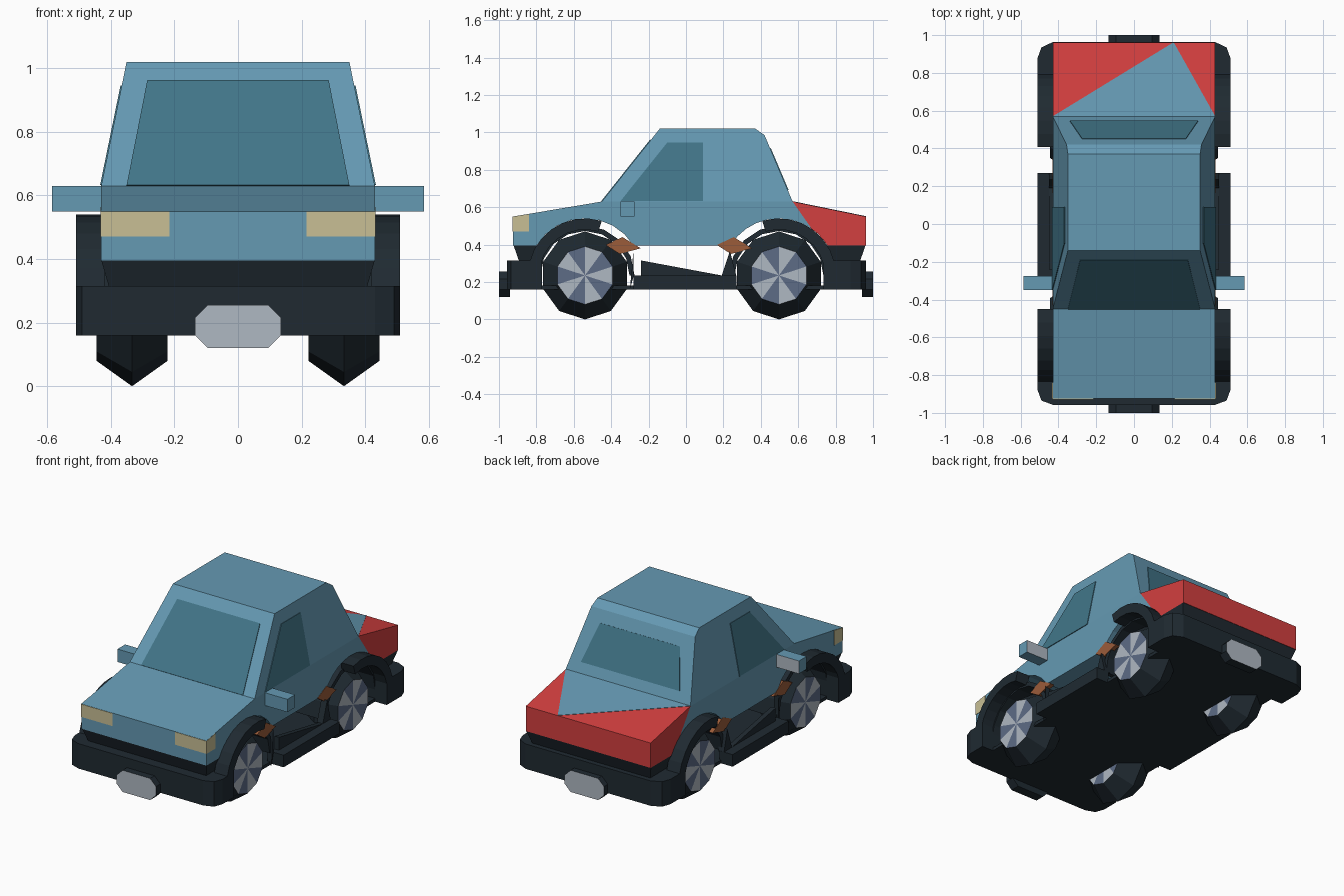
import bpy, bmesh, math
from mathutils import Vector

cube = bpy.data.objects.get("Cube")
if cube:
    bpy.data.objects.remove(cube, do_unlink=True)


def material(name, rgb):
    m = bpy.data.materials.new(name)
    m.use_nodes = True
    m.diffuse_color = (*rgb, 1)
    m.node_tree.nodes["Principled BSDF"].inputs["Base Color"].default_value = (*rgb, 1)
    return m


BLUE = material("blue paint", (0.13, 0.32, 0.45))
GLASS = material("window glass", (0.054, 0.18, 0.25))
RED = material("red paint", (0.65, 0.05, 0.05))
DARK = material("dark rubber", (0.014, 0.023, 0.031))
CREAM = material("headlight cream", (0.58, 0.52, 0.30))
SILVER = material("light grey", (0.43, 0.48, 0.54))
SLATE = material("slate grey", (0.11, 0.15, 0.24))
RUST = material("rust brown", (0.33, 0.107, 0.042))


def finish(name, bm, mats):
    bmesh.ops.recalc_face_normals(bm, faces=bm.faces)
    mesh = bpy.data.meshes.new(name)
    bm.to_mesh(mesh)
    bm.free()
    for m in mats:
        mesh.materials.append(m)
    obj = bpy.data.objects.new(name, mesh)
    bpy.context.collection.objects.link(obj)
    return obj


def solid(name, ring_a, ring_b, mat, end_mat=None):
    """Closed solid between two matching rings; end_mat colours the second cap."""
    bm = bmesh.new()
    a = [bm.verts.new(p) for p in ring_a]
    b = [bm.verts.new(p) for p in ring_b]
    n = len(a)
    bm.faces.new(a)
    cap = bm.faces.new(b)
    for i in range(n):
        j = (i + 1) % n
        bm.faces.new((a[i], a[j], b[j], b[i]))
    if end_mat:
        cap.material_index = 1
    return finish(name, bm, [mat] + ([end_mat] if end_mat else []))


def prism(name, profile, x0, x1, mat):
    """Side profile of (y, z) points spanned between two x functions or numbers."""
    def ring(x):
        return [(x(z) if callable(x) else x, y, z) for y, z in profile]
    return solid(name, ring(x0), ring(x1), mat)


def box(name, lo, hi, mat, end_mat=None):
    """Box whose second cap is the rear face."""
    def ring(y):
        return [(lo[0], y, lo[2]), (hi[0], y, lo[2]), (hi[0], y, hi[2]), (lo[0], y, hi[2])]
    return solid(name, ring(lo[1]), ring(hi[1]), mat, end_mat)


def plate(name, points, mat, thick=0.004):
    """Thin panel raised outward from a flat polygon."""
    pts = [Vector(p) for p in points]
    n = (pts[1] - pts[0]).cross(pts[2] - pts[0]).normalized()
    if n.dot(sum(pts, Vector()) / len(pts) - Vector((0, 0, 0.4))) < 0:
        n = -n
    return solid(name, [p - n * thick for p in pts], [p + n * thick for p in pts], mat)


def arc(cy, radius, start, end, steps=8):
    angles = [math.radians(start + (end - start) * i / steps) for i in range(steps + 1)]
    return [(cy + radius * math.cos(t), AXLE_Z + radius * math.sin(t)) for t in angles]


AXLE_Z = 0.235
FRONT_Y, REAR_Y = -0.54, 0.497
ARCH = 0.305
HALF = 0.43
SIDES = ((1, "left"), (-1, "right"))


def cabin_x(z):
    return HALF - 0.205 * (z - 0.63)


# Lower body with wheel cut-outs, and the red tail behind it
body = [(-0.925, 0.395), (-0.925, 0.55), (-0.45, 0.63), (0.57, 0.63)]
body += arc(REAR_Y, ARCH, 55, 148.5) + arc(FRONT_Y, ARCH, 31.5, 148.5)
prism("lower_body", body, -HALF, HALF, BLUE)
tail = [(0.57, 0.63), (0.962, 0.55), (0.962, 0.395)] + arc(REAR_Y, ARCH, 31.5, 55, 3)
prism("tail", tail, -HALF, HALF, RED)
plate("trunk_panel", [(-HALF, 0.57, 0.63), (HALF, 0.57, 0.63), (0.21, 0.962, 0.55)], BLUE, 0.002)

# Cabin and its windows
cabin = [(-0.45, 0.63), (-0.14, 1.02), (0.37, 1.02), (0.42, 0.985), (0.57, 0.63)]
prism("cabin", cabin, lambda z: -cabin_x(z), cabin_x, BLUE)


def end_window(name, low, high):
    (y0, z0, w0), (y1, z1, w1) = low, high
    plate(name, [(-w0, y0, z0), (w0, y0, z0), (w1, y1, z1), (-w1, y1, z1)], GLASS)


end_window("windshield", (-0.45, 0.63, 0.35), (-0.188, 0.96, 0.285))
end_window("rear_window", (0.545, 0.69, 0.34), (0.45, 0.914, 0.275))
side_window = [(-0.35, 0.632), (-0.10, 0.945), (0.09, 0.945), (0.09, 0.632)]
for s, side in SIDES:
    plate(side + "_window", [(s * cabin_x(z), y, z) for y, z in side_window], GLASS)

    # Headlight on the front and around the corner
    plate(side + "_headlight",
          [(s * 0.215, -0.925, 0.47), (s * HALF, -0.925, 0.47),
           (s * HALF, -0.925, 0.549), (s * 0.215, -0.925, 0.549)], CREAM, 0.003)
    plate(side + "_headlight_corner",
          [(s * HALF, y, z) for y, z in
           ((-0.927, 0.47), (-0.84, 0.47), (-0.84, 0.563), (-0.927, 0.549))], CREAM, 0.003)

    # Mirror with a pale rear face
    xs = sorted((s * 0.42, s * 0.585))
    box(side + "_mirror", (xs[0], -0.35, 0.55), (xs[1], -0.275, 0.63), BLUE, SILVER)

    # Sill, with its sloping wedge and pointed struts
    xs = sorted((s * 0.42, s * 0.51))
    box(side + "_sill", (xs[0], -0.28, 0.16), (xs[1], 0.27, 0.235), DARK)
    prism(side + "_sill_wedge", [(-0.24, 0.16), (-0.24, 0.315), (0.19, 0.235), (0.19, 0.16)],
          s * 0.42, s * 0.45, DARK)
    prism(side + "_rear_strut", [(0.19, 0.23), (0.235, 0.365), (0.27, 0.23)],
          s * 0.41, s * 0.45, DARK)
    prism(side + "_front_strut", [(-0.30, 0.16), (-0.28, 0.375), (-0.28, 0.23)],
          s * 0.41, s * 0.44, DARK)

    # Rusty brackets under the body edge
    for y, end in ((-0.34, "front"), (0.255, "rear")):
        prism(f"{side}_{end}_bracket",
              [(y - 0.09, 0.398), (y, 0.44), (y + 0.098, 0.38), (y - 0.015, 0.35)],
              s * 0.405, s * 0.432, RUST)

# Wheels, arches and liners
def wheel(name, x, cy):
    bm = bmesh.new()
    rings = []
    for dx, r in ((-0.112, 0.155), (0, 0.235), (0.112, 0.155)):
        rings.append([bm.verts.new((x + dx, y, z)) for y, z in arc(cy, r, 90, 414, 9)])
    hubs = [bm.verts.new((x + dx, cy, AXLE_Z)) for dx in (-0.112, 0.112)]
    for i in range(10):
        j = (i + 1) % 10
        for a, b in zip(rings, rings[1:]):
            bm.faces.new((a[i], a[j], b[j], b[i]))
        for ring, hub in ((rings[0], hubs[0]), (rings[2], hubs[1])):
            bm.faces.new((ring[i], ring[j], hub)).material_index = 2 if i % 2 == 0 else 1
    finish(name, bm, [DARK, SILVER, SLATE])


for s, side in SIDES:
    for cy, end, outer, inner in ((FRONT_Y, "front", 180, 73), (REAR_Y, "rear", 0, 107)):
        label = f"{side}_{end}"
        wheel(label + "_wheel", s * 0.333, cy)
        prism(label + "_arch", arc(cy, ARCH, outer, inner) + arc(cy, 0.245, inner, outer),
              s * 0.42, s * 0.51, DARK)
        prism(label + "_liner", arc(cy, 0.265, 0, 180) + arc(cy, 0.238, 180, 0),
              s * 0.2, s * HALF, DARK)

# Bumpers, tapered trim above them and number plates
for e, end, wheel_y, nose, face in ((-1, "front", 0.77, 0.957, 0.922), (1, "rear", 0.735, 0.963, 0.96)):
    half = [(0.51, wheel_y), (0.51, 0.88), (0.49, 0.935), (0.43, nose)]
    outline = half + [(-x, y) for x, y in reversed(half)]
    solid(end + "_bumper", [(x, e * y, 0.16) for x, y in outline],
          [(x, e * y, 0.315) for x, y in outline], DARK)

    def trim_ring(w, y, z):
        return [(-w, e * wheel_y, z), (w, e * wheel_y, z), (w, e * y, z), (-w, e * y, z)]
    solid(end + "_trim", trim_ring(0.405, face - 0.03, 0.31), trim_ring(HALF, face, 0.396), DARK)

    corner = [(0.135, 0.215), (0.095, 0.255)]
    top = corner + [(-x, z) for x, z in reversed(corner)]
    octagon = top + [(x, 0.375 - z) for x, z in reversed(top)]
    solid(end + "_number_plate", [(x, e * 0.94, z) for x, z in octagon],
          [(x, e, z) for x, z in octagon], DARK, SILVER)

# Floor
box("floor", (-HALF, -0.9, 0.16), (HALF, 0.9, 0.18), DARK)
